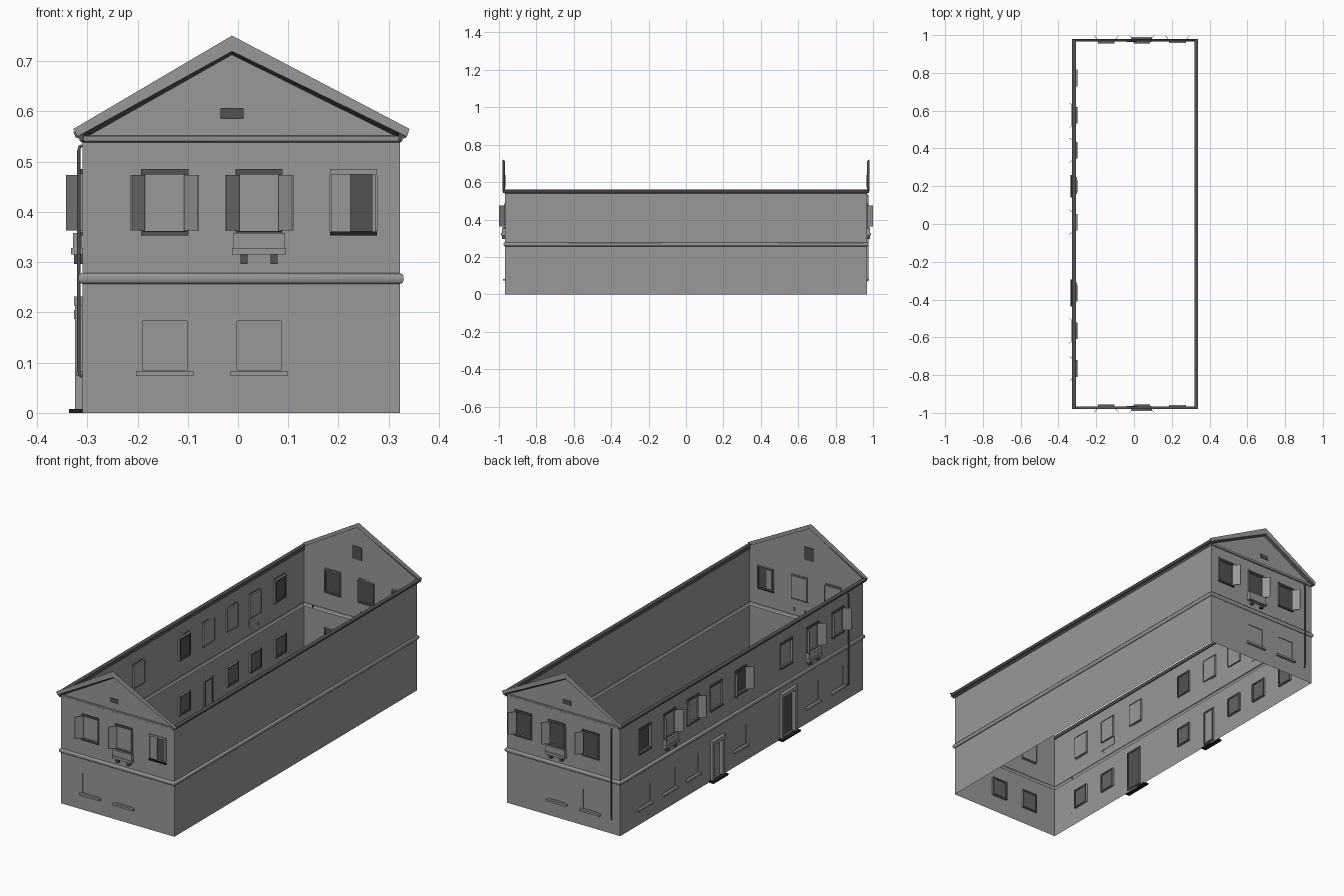
import bpy, bmesh, math
from mathutils import Vector

if "Cube" in bpy.data.objects:
    bpy.data.objects.remove(bpy.data.objects["Cube"])


def material(name, v):
    m = bpy.data.materials.new(name)
    m.diffuse_color = (v, v, v, 1)
    m.use_nodes = True
    m.node_tree.nodes["Principled BSDF"].inputs["Base Color"].default_value = m.diffuse_color
    return m


GREY = material("plaster grey", 0.315)
GLASS = material("glass grey", 0.13)
DARK = material("dark grey", 0.085)
BLACK = material("near black", 0.015)
XL, XR, Y = -0.31, 0.322, 0.967      # wall planes


# a point on a wall: u along the wall, z up, o outwards
def P(wall, u, z, o=0.0):
    return Vector({"front": (u, -Y - o, z), "back": (u, Y + o, z),
                   "left": (XL - o, u, z), "right": (XR + o, u, z)}[wall])


OUT = {"front": Vector((0, -1, 0)), "back": Vector((0, 1, 0)),
       "left": Vector((-1, 0, 0)), "right": Vector((1, 0, 0))}


def make(name, faces, mat, out=None):
    """Object from faces given as point lists; out turns the faces that way."""
    bm = bmesh.new()
    for pts in faces:
        f = bm.faces.new([bm.verts.new(p) for p in pts])
        f.normal_update()
        if out is not None and f.normal.dot(out) < 0:
            f.normal_flip()
    bmesh.ops.remove_doubles(bm, verts=bm.verts[:], dist=1e-5)
    if out is None:
        bmesh.ops.recalc_face_normals(bm, faces=bm.faces[:])
    me = bpy.data.meshes.new(name)
    bm.to_mesh(me)
    bm.free()
    me.materials.append(mat)
    ob = bpy.data.objects.new(name, me)
    bpy.context.collection.objects.link(ob)
    return ob


def box(name, wall, u0, u1, z0, z1, o0, o1, mat=GREY):
    a = [P(wall, u, z, o0) for u, z in ((u0, z0), (u1, z0), (u1, z1), (u0, z1))]
    b = [p + OUT[wall] * (o1 - o0) for p in a]
    sides = [[a[i], a[(i + 1) % 4], b[(i + 1) % 4], b[i]] for i in range(4)]
    make(name, [a, b] + sides, mat)


def sheet(name, wall, u0, u1, z0, z1, o, mat):
    make(name, [[P(wall, u0, z0, o), P(wall, u1, z0, o), P(wall, u1, z1, o), P(wall, u0, z1, o)]],
         mat, OUT[wall])


def wall_sheet(name, wall, u0, u1, z0, z1, holes):
    """Flat wall with rectangular openings left out of its grid."""
    us = sorted({u0, u1, *[h[0] for h in holes], *[h[1] for h in holes]})
    zs = sorted({z0, z1, *[h[2] for h in holes], *[h[3] for h in holes]})
    faces = []
    for a, b in zip(us, us[1:]):
        for c, d in zip(zs, zs[1:]):
            mu, mz = (a + b) / 2, (c + d) / 2
            if not any(h[0] < mu < h[1] and h[2] < mz < h[3] for h in holes):
                faces.append([P(wall, a, c), P(wall, b, c), P(wall, b, d), P(wall, a, d)])
    make(name, faces, GREY, OUT[wall])


def reveal(name, wall, h, depth):
    c = [(h[0], h[2]), (h[1], h[2]), (h[1], h[3]), (h[0], h[3])]
    make(name, [[P(wall, *c[i]), P(wall, *c[(i + 1) % 4]), P(wall, *c[(i + 1) % 4], -depth),
                 P(wall, *c[i], -depth)] for i in range(4)], GREY)


# dark casement frame on the room side of a pane
def inner_frame(wall, h, o):
    t = 0.009
    for a, b, c, d in ((h[0], h[0] + t, h[2], h[3]), (h[1] - t, h[1], h[2], h[3]),
                       (h[0] + t, h[1] - t, h[2], h[2] + t), (h[0] + t, h[1] - t, h[3] - t, h[3])):
        box("casement_frame", wall, a, b, c, d, o - 0.003, o - 0.0005, DARK)


HW = 0.044
holes = {(w, s): [] for w in OUT for s in ("low", "up")}


# ground floor window with sill, closed panel and inner pane
def low_window(wall, u):
    h = (u - HW, u + HW, 0.085, 0.183)
    holes[wall, "low"].append(h)
    reveal("ground_window_reveal", wall, h, 0.008)
    sheet("ground_window_panel", wall, *h, -0.003, GREY)
    sheet("ground_window_inner_pane", wall, *h, -0.008, GLASS)
    inner_frame(wall, h, -0.008)
    box("ground_window_sill", wall, u - 0.057, u + 0.057, 0.073, 0.083, 0, 0.012)


# upper window: pane is "light", "dark" or "half"; optional shutters and planter
def up_window(wall, u, pane="light", shutters=False, planter=False):
    h = (u - HW, u + HW, 0.362, 0.475)
    holes[wall, "up"].append(h)
    reveal("upper_window_reveal", wall, h, 0.008)
    half = pane == "half"
    if half:
        sheet("upper_window_pane", wall, u - 0.006, u + 0.037, h[2], h[3], -0.006, DARK)
        box("upper_window_leaf", wall, h[0], u - 0.006, h[2], h[3], -0.007, -0.001)
        box("upper_window_leaf", wall, u + 0.037, h[1], h[2], h[3], -0.007, -0.001)
    else:
        sheet("upper_window_pane", wall, *h, -0.006, GREY if pane == "light" else DARK)
    if pane != "light":
        inner_frame(wall, h, -0.007)
    for s in (-1, 1):
        a, b = sorted((u + s * HW, u + s * (HW + 0.004)))
        box("upper_window_jamb", wall, a, b, h[2], h[3], 0, 0.004)
    box("upper_window_head", wall, u - 0.047, u + 0.047, 0.475, 0.485, 0, 0.006, GREY if half else DARK)
    box("upper_window_sill", wall, u - 0.047, u + 0.047, 0.353, 0.361, 0, 0.008, BLACK if half else DARK)
    if shutters:
        for s in (-1, 1):
            tip, th = (u + s * 0.068, 0.032), 0.003
            base = [(u + s * 0.042, 0.002), tip, (tip[0] - s * th, tip[1]),
                    (u + s * (0.042 - th), 0.002)]
            lo = [P(wall, a, 0.363, o) for a, o in base]
            hi = [P(wall, a, 0.474, o) for a, o in base]
            make("shutter", [lo, hi] + [[lo[i], lo[(i + 1) % 4], hi[(i + 1) % 4], hi[i]]
                                        for i in range(4)], GREY)
    if planter:
        box("planter_box", wall, u - 0.052, u + 0.052, 0.328, 0.358, 0.001, 0.018)
        box("planter_shelf", wall, u - 0.054, u + 0.054, 0.315, 0.328, 0, 0.022)
        box("planter_back", wall, u - 0.05, u + 0.05, 0.318, 0.356, -0.003, -0.001)
        for s in (-1, 1):
            box("planter_bracket", wall, u + s * 0.03 - 0.007, u + s * 0.03 + 0.007,
                0.296, 0.315, 0, 0.016, DARK)


# door with jambs, lintel and step
def door(u, hw, top, mat):
    h = (u - hw + 0.014, u + hw - 0.014, 0.008, top - 0.018)
    holes["left", "low"].append(h)
    reveal("door_reveal", "left", h, 0.008)
    sheet("door_panel", "left", *h, -0.006, mat)
    inner_frame("left", h, -0.007)
    for a, b in ((u - hw, h[0]), (h[1], u + hw)):
        box("door_jamb", "left", a, b, 0.008, h[3], 0, 0.014)
    box("door_lintel", "left", u - hw - 0.004, u + hw + 0.004, h[3], top, 0, 0.016)
    box("door_step", "left", u - hw - 0.012, u + hw + 0.012, 0, 0.008, 0, 0.026, BLACK)


for w, pane in (("front", "light"), ("back", "dark")):
    for u in (-0.146, 0.042):
        low_window(w, u)
    up_window(w, -0.146, pane, True)
    up_window(w, 0.042, pane, True, True)
    up_window(w, 0.23, "half" if w == "front" else "dark", w == "back")
for u in (0.773, 0.575, 0.39, 0.01, -0.565, -0.765):
    low_window("left", u)
for u, pane, sh, pl in ((0.773, "dark", 0, 0), (0.575, "light", 1, 1), (0.39, "light", 1, 0),
                        (0.204, "light", 0, 0), (0.01, "dark", 1, 0), (-0.355, "light", 0, 0),
                        (-0.565, "light", 1, 1), (-0.765, "light", 1, 0)):
    up_window("left", u, pane, sh, pl)
door(0.2, 0.048, 0.205, GREY)
door(-0.365, 0.06, 0.232, DARK)

# walls in two storeys
for w in OUT:
    u0, u1 = (XL, XR) if w in ("front", "back") else (-Y, Y)
    wall_sheet("lower_wall_" + w, w, u0, u1, 0, 0.259, holes[w, "low"])
    wall_sheet("upper_wall_" + w, w, u0, u1, 0.276, 0.54, holes[w, "up"])


# mouldings running round the building
def ring(name, profile):
    faces = []
    for (o, z), (p, q) in zip(profile, profile[1:]):
        def loop(d, h):
            return [Vector((XL - d, -Y - d, h)), Vector((XR + d, -Y - d, h)),
                    Vector((XR + d, Y + d, h)), Vector((XL - d, Y + d, h))]
        a, b = loop(o, z), loop(p, q)
        faces += [[a[i], a[(i + 1) % 4], b[(i + 1) % 4], b[i]] for i in range(4)]
    ob = make(name, faces, GREY)
    bpy.context.view_layer.objects.active = ob
    ob.select_set(True)
    bpy.ops.object.shade_smooth_by_angle(angle=math.radians(50))
    ob.select_set(False)


ring("storey_band", [(0, 0.257), (0.004, 0.258)] +
     [(0.004 + 0.004 * math.cos(a), 0.268 + 0.009 * math.sin(a))
      for a in (math.radians(d) for d in range(-60, 91, 30))] + [(0, 0.278)])
ring("upper_moulding", [(0, 0.538), (0.005, 0.541), (0.006, 0.551), (0, 0.552)])

# dark eaves along the long sides
eaves = [(0, 0.541), (0.006, 0.546), (0.013, 0.548), (0.018, 0.56), (-0.003, 0.56), (-0.003, 0.541)]
for w in ("left", "right"):
    a, b = [[P(w, y, z, o) for o, z in eaves] for y in (-0.979, 0.979)]
    make("eaves_" + w, [a, b] + [[a[i], a[(i + 1) % 6], b[(i + 1) % 6], b[i]] for i in range(6)], DARK)

# gables with sloping fascia, soffit and vent
AX = -0.012
top = [(-0.328, 0.565), (AX, 0.751), (0.342, 0.565)]
low = [(-0.318, 0.551), (AX, 0.72), (0.334, 0.551)]
inner = [(-0.302, 0.549), (AX, 0.713), (0.318, 0.549)]
for w in ("front", "back"):
    pts = [(XL, 0.54), (XR, 0.54), (XR, 0.56), (AX, 0.735), (XL, 0.56)]
    make("gable_wall_" + w, [[P(w, *p) for p in pts]], GREY, OUT[w])
    make("gable_fascia_" + w, [[P(w, *p[i], 0.013) for p, i in ((top, k), (top, k + 1), (low, k + 1), (low, k))]
                               for k in (0, 1)], GREY, OUT[w])
    make("gable_soffit_" + w, [[P(w, *low[k], 0.013), P(w, *low[k + 1], 0.013),
                                P(w, *inner[k + 1]), P(w, *inner[k])] for k in (0, 1)],
         DARK, Vector((0, 0, -1)))
    box("gable_vent_" + w, w, AX - 0.023, AX + 0.023, 0.585, 0.607, 0, 0.003, DARK)
    box("gable_vent_inside_" + w, w, AX - 0.027, AX + 0.027, 0.572, 0.637, -0.004, -0.001, DARK)


# drainpipes
def pipe(wall, u):
    cu = bpy.data.curves.new("drainpipe", "CURVE")
    cu.dimensions = "3D"
    cu.bevel_depth, cu.bevel_resolution = 0.0035, 1
    path = [(0.532, 0.0), (0.53, 0.005), (0.522, 0.007), (0.085, 0.007), (0.075, 0.005), (0.072, 0.0)]
    sp = cu.splines.new("POLY")
    sp.points.add(len(path) - 1)
    for pt, (z, o) in zip(sp.points, path):
        pt.co = (*P(wall, u, z, o), 1)
    cu.materials.append(DARK)
    bpy.context.collection.objects.link(bpy.data.objects.new("drainpipe_" + wall, cu))


pipe("left", -0.845)
pipe("back", -0.265)
